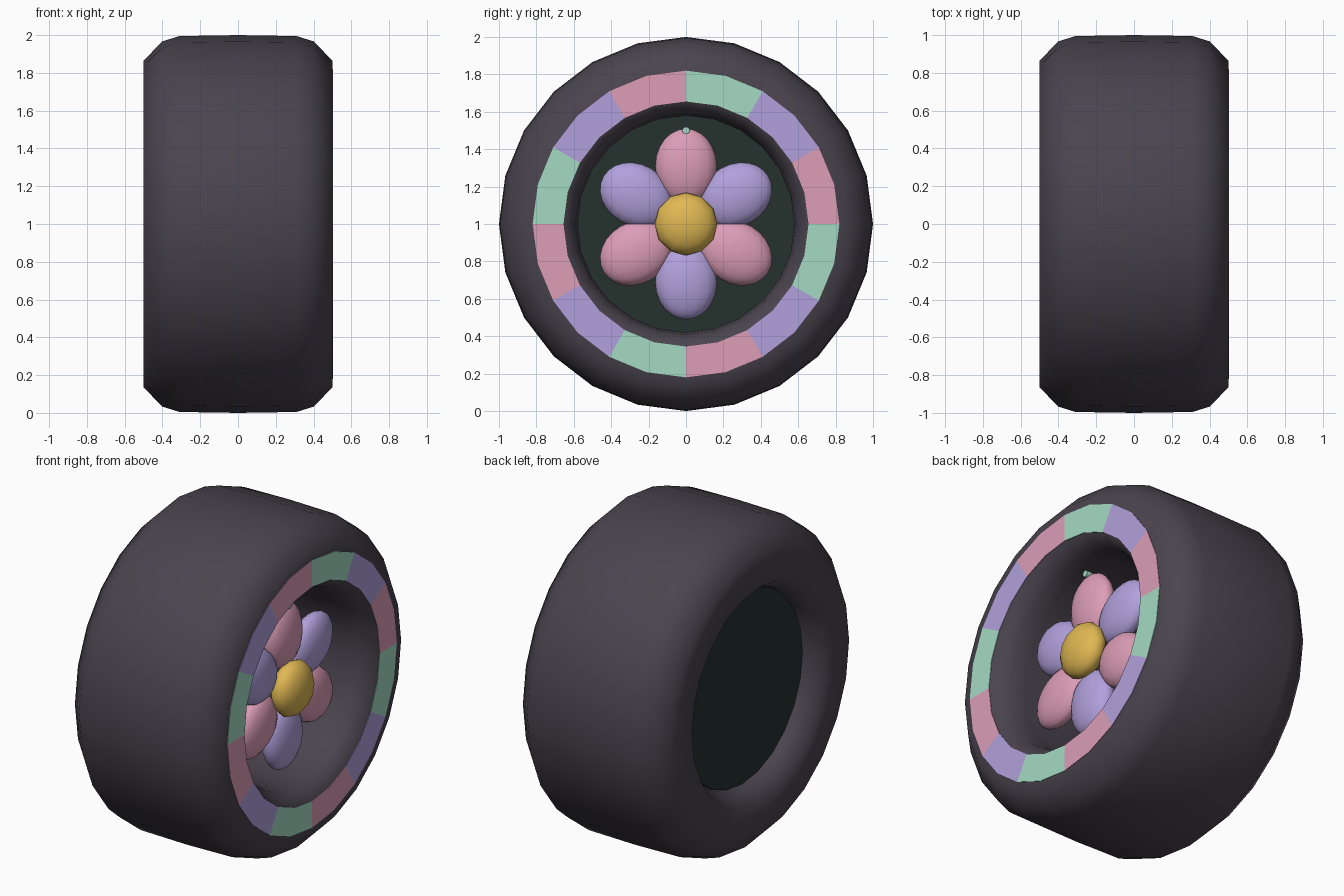
import bpy, bmesh
from math import pi, sin, cos, radians
from mathutils import Vector, Matrix

cube = bpy.data.objects.get("Cube")
if cube:
    bpy.data.objects.remove(cube, do_unlink=True)

SIDES = 24
CENTRE = Vector((0, 0, 1))


def material(name, hex_code):
    srgb = [int(hex_code[i:i + 2], 16) / 255 for i in (0, 2, 4)]
    colour = [c / 12.92 if c < 0.04 else ((c + 0.055) / 1.055) ** 2.4 for c in srgb] + [1]
    mat = bpy.data.materials.new(name)
    mat.use_nodes = True
    mat.diffuse_color = colour
    bsdf = mat.node_tree.nodes["Principled BSDF"]
    bsdf.inputs["Base Color"].default_value = colour
    bsdf.inputs["Roughness"].default_value = 0.7
    return mat


rubber = material("dark rubber", "4a444e")
hub_green = material("deep green", "25322f")
mint = material("mint", "a6dac4")
purple = material("lavender", "b1a1dc")
pink = material("rose pink", "dc9db6")
gold = material("gold", "e0b853")


def finish(name, bm, mats, smooth_angle=None):
    bmesh.ops.recalc_face_normals(bm, faces=bm.faces)
    mesh = bpy.data.meshes.new(name)
    bm.to_mesh(mesh)
    bm.free()
    obj = bpy.data.objects.new(name, mesh)
    bpy.context.collection.objects.link(obj)
    for mat in mats:
        mesh.materials.append(mat)
    if smooth_angle:
        bpy.ops.object.select_all(action="DESELECT")
        obj.select_set(True)
        bpy.context.view_layer.objects.active = obj
        bpy.ops.object.shade_smooth_by_angle(angle=radians(smooth_angle))
    return obj


def lathe(profile):
    """Revolve a closed (x, radius) loop about the axle."""
    bm = bmesh.new()
    verts = [bm.verts.new((x, 0, 1 + r)) for x, r in profile]
    edges = [bm.edges.new((v, verts[i - 1])) for i, v in enumerate(verts)]
    bmesh.ops.spin(bm, geom=verts + edges, cent=CENTRE, axis=(1, 0, 0),
                   angle=2 * pi, steps=SIDES)
    bmesh.ops.remove_doubles(bm, verts=bm.verts, dist=0.0002)
    return bm


def ellipsoid(name, centre, size, mat, angle=0, axis_turn=0, segments=16, rings=12):
    bm = bmesh.new()
    bmesh.ops.create_uvsphere(bm, u_segments=segments, v_segments=rings, radius=1)
    turn = Matrix.Rotation(axis_turn, 4, "Y")
    place = Matrix.Translation(centre) @ Matrix.Rotation(-angle, 4, "X")
    bm.transform(place @ Matrix.Diagonal((*size, 1)) @ turn)
    return finish(name, bm, [mat], 60)


# Tyre: rounded tube, open through the middle
half = [(0.31, 0.58), (0.4, 0.592), (0.5, 0.655), (0.5, 0.865), (0.4, 0.967), (0.31, 0.995)]
tread = [(0, 1.0)]
mirrored = [(-x, r) for x, r in reversed(half)]
finish("tyre", lathe(half + tread + mirrored), [rubber], 60)

# Coloured sidewall band: two facets per colour block
band = lathe([(0.499, 0.655), (0.503, 0.655), (0.503, 0.82), (0.499, 0.82)])
for face in band.faces:
    c = face.calc_center_median() - CENTRE
    block = int((Vector((c.z, c.y)).angle_signed(Vector((1, 0))) % (2 * pi)) / (pi / 6))
    face.material_index = block % 3
finish("sidewall_band", band, [mint, purple, pink])

# Hub plate closing the inner end
bm = bmesh.new()
bmesh.ops.create_cone(bm, cap_ends=True, segments=SIDES, radius1=0.585, radius2=0.585, depth=0.02,
                      matrix=Matrix.Translation((-0.37, 0, 1)) @ Matrix.Rotation(pi / 2, 4, "Y"))
finish("hub_plate", bm, [hub_green])

# Flower: six petals round a button
for i in range(6):
    a = i * pi / 3
    ellipsoid(f"petal_{i + 1}", (0.3, 0.31 * sin(a), 1 + 0.31 * cos(a)),
              (0.08, 0.165, 0.2), purple if i % 2 else pink, angle=a)
ellipsoid("flower_button", (0.37, 0, 1), (0.092, 0.168, 0.168), gold,
          axis_turn=pi / 2, segments=12, rings=8)

# Valve stem at the tip of the top petal
bm = bmesh.new()
bmesh.ops.create_cone(bm, cap_ends=True, segments=10, radius1=0.02, radius2=0.02, depth=0.07,
                      matrix=Matrix.Translation((0.32, 0, 1.5)) @ Matrix.Rotation(pi / 2, 4, "Y"))
finish("valve_stem", bm, [mint], 40)
